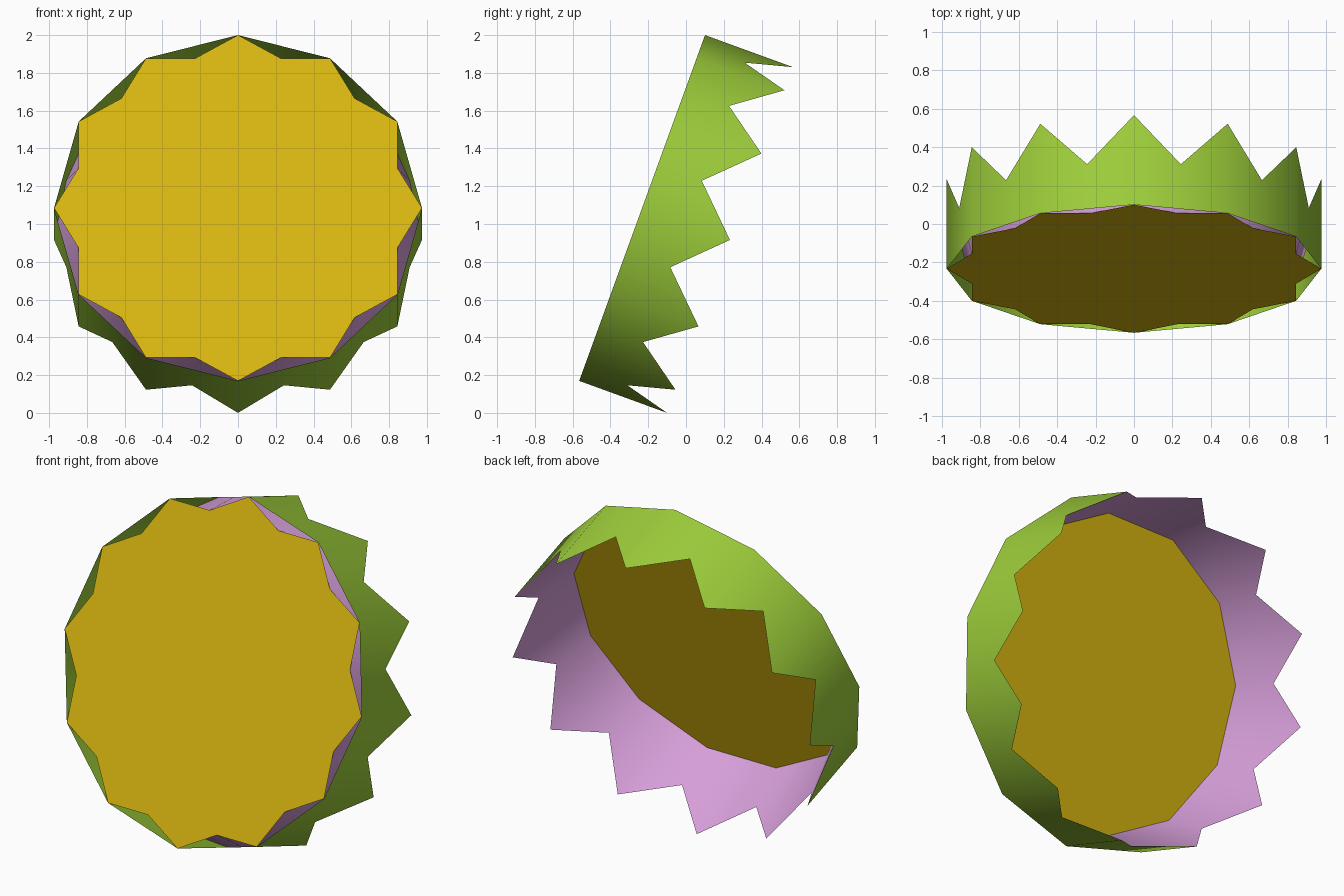
import bpy, math
from mathutils import Matrix

if "Cube" in bpy.data.objects:
    bpy.data.objects.remove(bpy.data.objects["Cube"])

N = 12                                    # number of crown points
R = 0.974                                 # outer radius
DEPTH = 0.495                             # base to crown tips
STEP = 2 * math.pi / N
HALF = STEP / 2
R_IN = R * math.cos(STEP) / math.cos(HALF)   # notches of the star base
R_MID = R * math.cos(HALF)                   # notches of the crown rim
TILT = math.radians(20)
# local +z becomes the crown's axis, pointing backward and slightly down
PLACE = (Matrix.Translation((0, -0.2325, 2 - R * math.cos(TILT)))
         @ Matrix.Rotation(-math.pi / 2 - TILT, 4, 'X'))


def linear(c):
    c /= 255
    return c / 12.92 if c <= 0.04045 else ((c + 0.055) / 1.055) ** 2.4


def material(name, rgb):
    m = bpy.data.materials.new(name)
    m.diffuse_color = (*[linear(c) for c in rgb], 1)
    m.use_nodes = True
    m.node_tree.nodes["Principled BSDF"].inputs["Base Color"].default_value = m.diffuse_color
    return m


def polar(r, a, z):
    return (r * math.sin(a), r * math.cos(a), z)


def add(name, verts, faces, mat, smooth):
    me = bpy.data.meshes.new(name)
    me.from_pydata(verts, [], faces)
    me.transform(PLACE)
    me.materials.append(mat)
    for p in me.polygons:
        p.use_smooth = smooth
    me.update()
    ob = bpy.data.objects.new(name, me)
    bpy.context.collection.objects.link(ob)
    return ob


gold = material("gold", (216, 181, 16))
green = material("leaf green", (157, 205, 58))
pink = material("plum pink", (214, 158, 217))

# Star-shaped base disc
star = [polar(R if i % 2 == 0 else R_IN, i * HALF, 0) for i in range(2 * N)]
add("base_disc", star, [tuple(range(2 * N))], gold, False)

# Zigzag rim shared by both walls: tips at even indices, notches at odd
rim = [polar(R, i * HALF, DEPTH) if i % 2 == 0 else polar(R_MID, i * HALF, DEPTH / 2)
       for i in range(2 * N)]

# Outer wall: straight prism, each side ending in a notch
verts = [polar(R, i * STEP, 0) for i in range(N)] + rim
faces = []
for i in range(N):
    j = (i + 1) % N
    faces.append((j, i, N + 2 * i, N + 2 * i + 1, N + 2 * j))
add("outer_wall", verts, faces, green, True)

# Inner wall: flared, each side ending in a tip
verts = [polar(R_IN, i * STEP + HALF, 0) for i in range(N)] + rim
faces = []
for i in range(N):
    h = (i - 1) % N
    faces.append((h, i, N + 2 * i + 1, N + 2 * i, N + 2 * h + 1))
add("inner_wall", verts, faces, pink, True)
